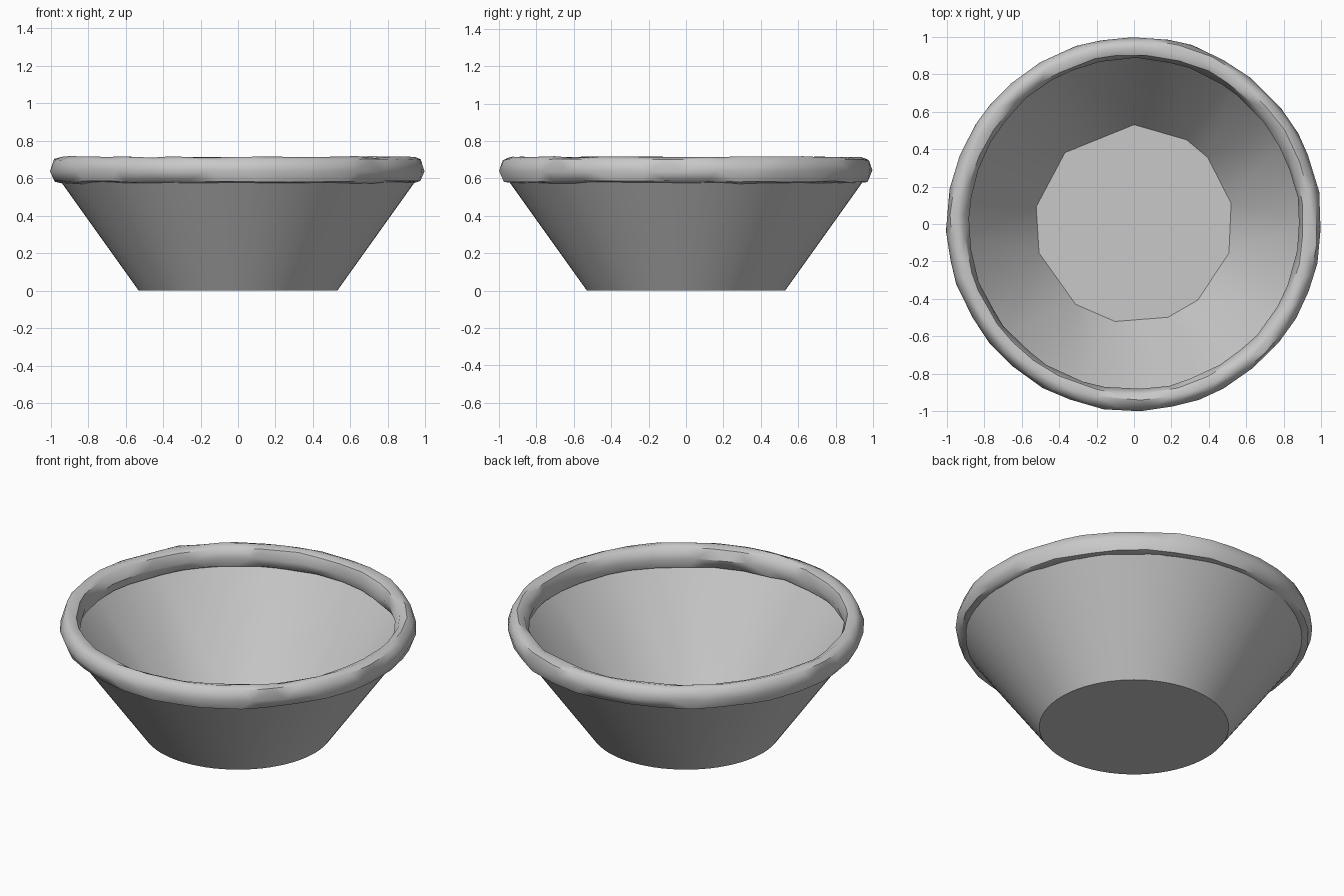
import bpy, bmesh, math, random

random.seed(4)
cube = bpy.data.objects.get("Cube")
if cube:
    bpy.data.objects.remove(cube)

grey = bpy.data.materials.new("plain grey")
grey.use_nodes = True
colour = (0.58, 0.58, 0.58, 1)
grey.diffuse_color = colour
grey.node_tree.nodes["Principled BSDF"].inputs["Base Color"].default_value = colour


def ring(bm, radius, z, angles, jitter=0.0):
    verts = []
    for angle in angles:
        a = angle + random.uniform(-jitter, jitter) * 4
        r = radius + random.uniform(-jitter, jitter) / 2
        h = z + random.uniform(-jitter, jitter) / 2
        verts.append(bm.verts.new((r * math.cos(a), r * math.sin(a), h)))
    return verts


def even_angles(sides, twist=0.0):
    return [math.tau * (i + twist) / sides for i in range(sides)]


def bridge(bm, low, high):
    for i in range(len(low)):
        bm.faces.new((low[i - 1], low[i], high[i], high[i - 1]))


def finish(bm, name, angle):
    bmesh.ops.recalc_face_normals(bm, faces=bm.faces)
    mesh = bpy.data.meshes.new(name)
    bm.to_mesh(mesh)
    bm.free()
    mesh.materials.append(grey)
    obj = bpy.data.objects.new(name, mesh)
    bpy.context.collection.objects.link(obj)
    bpy.ops.object.select_all(action="DESELECT")
    obj.select_set(True)
    bpy.context.view_layer.objects.active = obj
    bpy.ops.object.shade_smooth_by_angle(angle=math.radians(angle))


# Bowl: thin conical wall, round outside, with a coarse uneven floor inside
SIDES = 72
FLOOR_DEGREES = [12, 42, 58, 90, 134, 170, 197, 234, 259, 290, 310, 343]
bm = bmesh.new()
base = ring(bm, 0.53, 0, even_angles(SIDES))
outer_top = ring(bm, 0.955, 0.595, even_angles(SIDES))
inner_top = ring(bm, 0.93, 0.595, even_angles(SIDES))
floor = ring(bm, 0.53, 0.02, [math.radians(d) for d in FLOOR_DEGREES])
bm.faces.new(base)
bm.faces.new(floor)
bridge(bm, base, outer_top)
bridge(bm, outer_top, inner_top)

# Inner wall: fan each mouth segment to its nearest floor corner
for i in range(SIDES):
    a, b = inner_top[i - 1], inner_top[i]
    near_a = min(floor, key=lambda v: (v.co - a.co).length)
    near_b = min(floor, key=lambda v: (v.co - b.co).length)
    bm.faces.new((a, b, near_a))
    if near_a is not near_b:
        bm.faces.new((near_a, b, near_b))
finish(bm, "bowl", 30)

# Rolled rim: uneven rounded tube around the mouth, in staggered triangles
PROFILE = [(0.935, 0.574), (0.975, 0.583), (1.0, 0.64), (0.98, 0.70),
           (0.945, 0.714), (0.905, 0.70), (0.883, 0.645), (0.90, 0.588)]
RIM_SIDES = 36
bm = bmesh.new()
loops = [ring(bm, r, z, even_angles(RIM_SIDES, 0.5 * (i % 2)), 0.01)
         for i, (r, z) in enumerate(PROFILE)]
for i, loop in enumerate(loops):
    following = loops[(i + 1) % len(loops)]
    for k in range(RIM_SIDES):
        a, b = loop[k - 1], loop[k]
        c, d = following[k - 1], following[k]
        triangles = ((a, b, d), (a, d, c)) if i % 2 else ((a, b, c), (b, d, c))
        for triangle in triangles:
            bm.faces.new(triangle)
finish(bm, "rolled_rim", 46)
